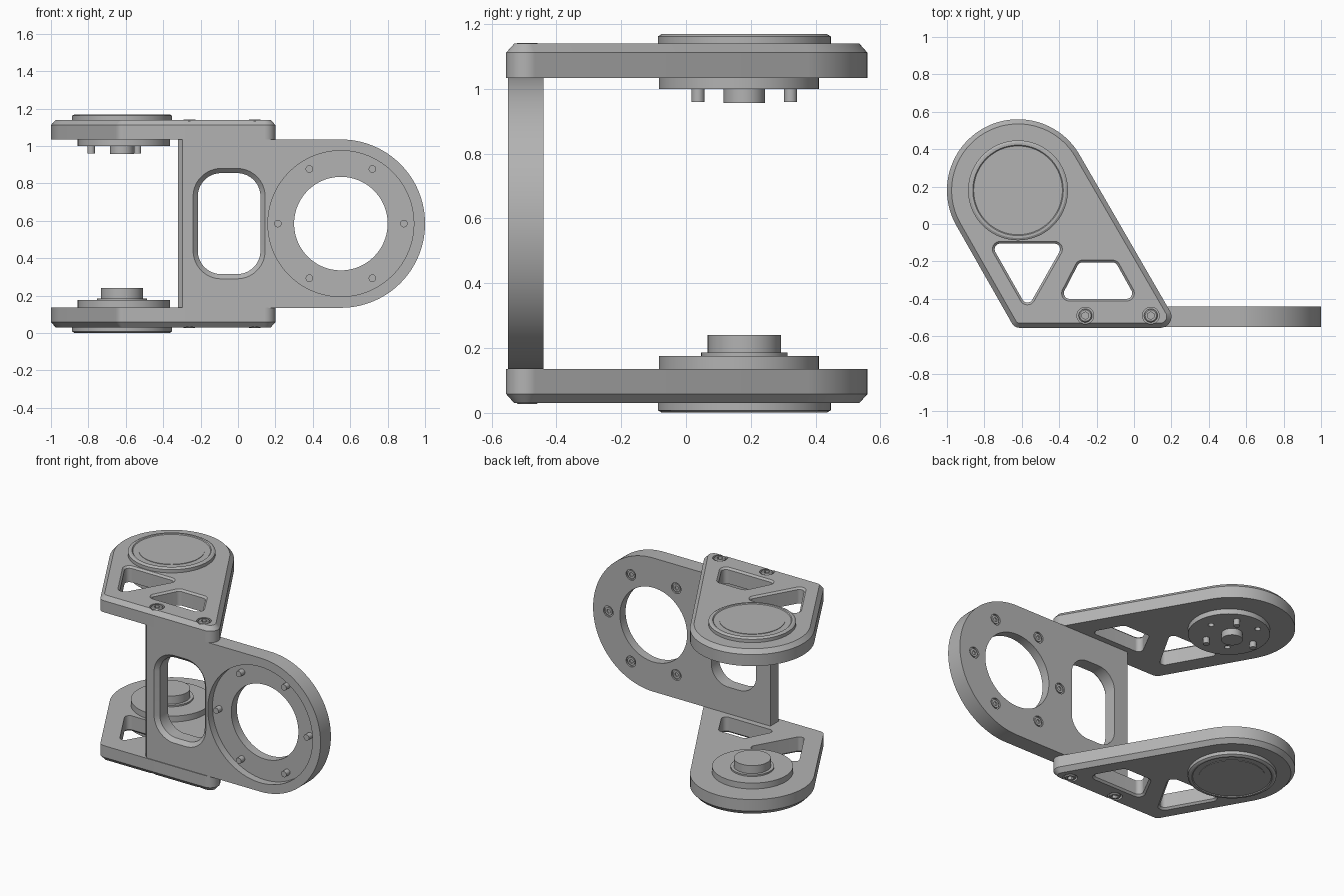
import bpy, bmesh, math
from mathutils import Vector, Matrix

if "Cube" in bpy.data.objects:
    bpy.data.objects.remove(bpy.data.objects["Cube"], do_unlink=True)

grey = bpy.data.materials.new("plain grey")
grey.use_nodes = True
COLOUR = (0.45, 0.45, 0.45, 1)
grey.diffuse_color = COLOUR
grey.node_tree.nodes["Principled BSDF"].inputs["Base Color"].default_value = COLOUR

HEIGHT = 1.17                 # overall height, the two arms mirror about half of it
PIVOT = (-0.62, 0.18)         # axis of the round arm ends
RING = (0.55, 0.585)          # centre of the plate's round end, in x and z
UPRIGHT = Matrix.Rotation(math.pi / 2, 4, 'X')


def outline(discs, offset, steps):
    """Convex outline wrapped round a set of discs (x, y, radius)."""
    pts = []
    for i in range(steps):
        a = 2 * math.pi * (i + 0.5) / steps
        d = Vector((math.cos(a), math.sin(a)))
        x, y, r = max(discs, key=lambda c: c[0] * d.x + c[1] * d.y + c[2])
        pts.append(Vector((x, y)) + d * (r + offset))
    return pts


def loft(name, discs, layers, steps=120, upright=False, flip=False):
    """Stack offset outlines: layers are (height, offset), lowest first."""
    if flip:
        layers = [(HEIGHT - z, o) for z, o in reversed(layers)]
    bm = bmesh.new()
    rings = [[bm.verts.new((p.x, p.y, z)) for p in outline(discs, o, steps)]
             for z, o in layers]
    for low, high in zip(rings, rings[1:]):
        for i in range(steps):
            j = (i + 1) % steps
            bm.faces.new((low[i], low[j], high[j], high[i]))
    bm.faces.new(rings[0][::-1])
    bm.faces.new(rings[-1])
    bmesh.ops.remove_doubles(bm, verts=bm.verts, dist=1e-5)
    bmesh.ops.recalc_face_normals(bm, faces=bm.faces)
    if upright:
        bm.transform(UPRIGHT)
    mesh = bpy.data.meshes.new(name)
    bm.to_mesh(mesh)
    bm.free()
    mesh.materials.append(grey)
    ob = bpy.data.objects.new(name, mesh)
    bpy.context.collection.objects.link(ob)
    return ob


def carve(ob, cutters):
    """Cut each cutter out of ob, then drop the cutters."""
    for c in cutters:
        c.hide_render = True
        mod = ob.modifiers.new("cut", 'BOOLEAN')
        mod.operation, mod.solver, mod.object = 'DIFFERENCE', 'EXACT', c
    graph = bpy.context.evaluated_depsgraph_get()
    cut = bpy.data.meshes.new_from_object(ob.evaluated_get(graph))
    ob.modifiers.clear()
    ob.data = cut
    for c in cutters:
        bpy.data.objects.remove(c, do_unlink=True)


def around(centre, radius, count, start=0):
    for i in range(count):
        a = start + 2 * math.pi * i / count
        yield centre[0] + radius * math.cos(a), centre[1] + radius * math.sin(a)


ARM = [(*PIVOT, 0.38), (-0.61, -0.505, 0.05), (0.14, -0.495, 0.06)]
TRIANGLE = [(-0.715, -0.135, 0.03), (-0.425, -0.135, 0.03), (-0.57, -0.39, 0.03)]
TRAPEZOID = [(-0.345, -0.37, 0.03), (-0.04, -0.37, 0.03),
             (-0.275, -0.235, 0.03), (-0.115, -0.235, 0.03)]
BOLTS = [(-0.26, -0.49), (0.09, -0.49)]

for side, flip in (("lower", False), ("upper", True)):
    # Arm with chamfered outer edge, two windows and two counterbores
    arm = loft(side + "_arm", ARM, [(0.03, -0.025), (0.058, 0), (0.136, 0)], flip=flip)
    cuts = [loft("window_cutter", w, [(0, 0.042), (0.042, 0), (0.2, 0)], 72, flip=flip)
            for w in (TRIANGLE, TRAPEZOID)]
    cuts += [loft("bore_cutter", [(*b, 0.045)], [(0, 0), (0.06, 0)], 32, flip=flip)
             for b in BOLTS]
    carve(arm, cuts)

    # Bolts with hexagonal sockets
    for n, b in enumerate(BOLTS):
        bolt = loft(f"{side}_bolt_{n + 1}", [(*b, 0.036)],
                    [(0.028, -0.006), (0.034, 0), (0.065, 0)], 32, flip=flip)
        carve(bolt, [loft("socket_cutter", [(*b, 0.02)], [(0, 0), (0.05, 0)], 6, flip=flip)])

    # Outer cap with a raised rim and a faint inner medallion
    loft(side + "_cap", [(*PIVOT, 0.267)],
         [(0.003, -0.067), (0.006, -0.07), (0.006, -0.03), (0.001, -0.025), (0.001, -0.012),
          (0.008, 0), (0.035, 0)][1:], flip=flip)
    loft(side + "_medallion", [(*PIVOT, 0.2)], [(0.003, 0), (0.008, 0)], flip=flip)

# Lower pivot: flange, collar and boss
loft("lower_flange", [(-0.61, 0.163, 0.247)], [(0.13, 0), (0.176, 0)])
loft("lower_collar", [(*PIVOT, 0.133)], [(0.17, 0), (0.186, 0)])
loft("lower_boss", [(*PIVOT, 0.113)], [(0.18, 0), (0.24, 0)])

# Upper pivot: drilled flange, hub and three pegs
flange = loft("upper_flange", [(-0.61, 0.163, 0.247)], [(0.13, 0), (0.17, 0)], flip=True)
carve(flange, [loft("hole_cutter", [(x, y, 0.018)], [(0.15, 0), (0.2, 0)], 20, flip=True)
               for x, y in around(PIVOT, 0.165, 3)])
loft("upper_hub", [(*PIVOT, 0.064)], [(0.16, 0), (0.214, 0)], 48, flip=True)
for n, (x, y) in enumerate(around(PIVOT, 0.165, 3, math.pi / 3)):
    loft(f"upper_peg_{n + 1}", [(x, y, 0.02)], [(0.16, 0), (0.21, 0)], 20, flip=True)

# Upright plate: round end, chamfered free edge
plate = loft("side_plate", [(*RING, 0.45), (-0.32, 0.135, 0), (-0.32, 1.035, 0)],
             [(0.44, 0), (0.55, 0)], 160, upright=True)
bm = bmesh.new()
bm.from_mesh(plate.data)
edge = [e for e in bm.edges if all(v.co.x < -0.31 and v.co.y < -0.54 for v in e.verts)]
bmesh.ops.bevel(bm, geom=edge, offset=0.024, segments=1, affect='EDGES')
bm.to_mesh(plate.data)
bm.free()

# Plate cuts: flared slot, round opening, front recess, countersinks at the back
SLOT = [(x, z, 0.125) for x in (-0.09, -0.005) for z in (0.44, 0.73)]
cuts = [loft("slot_cutter", SLOT, [(0.4, 0), (0.525, 0), (0.55, 0.025), (0.6, 0.025)], upright=True),
        loft("opening_cutter", [(*RING, 0.25)], [(0.4, 0), (0.6, 0)], upright=True),
        loft("recess_cutter", [(*RING, 0.39)], [(0.5, 0), (0.6, 0)], upright=True)]
SCREWS = list(around(RING, 0.337, 6))
cuts += [loft("sink_cutter", [(*s, 0.036)], [(0.4, 0), (0.45, 0)], 28, upright=True)
         for s in SCREWS]
carve(plate, cuts)

# Screws through the ring
for n, s in enumerate(SCREWS):
    screw = loft(f"ring_screw_{n + 1}", [(*s, 0.02)],
                 [(0.443, 0.007), (0.455, 0.007), (0.455, 0), (0.54, 0)], 24, upright=True)
    carve(screw, [loft("socket_cutter", [(*s, 0.014)], [(0.4, 0), (0.45, 0)], 6, upright=True)])

# Smooth the round walls, keep the hard edges
bpy.ops.object.select_all(action='DESELECT')
for ob in bpy.context.scene.objects:
    if ob.type == 'MESH':
        ob.select_set(True)
        bpy.context.view_layer.objects.active = ob
bpy.ops.object.shade_smooth_by_angle(angle=math.radians(30))
